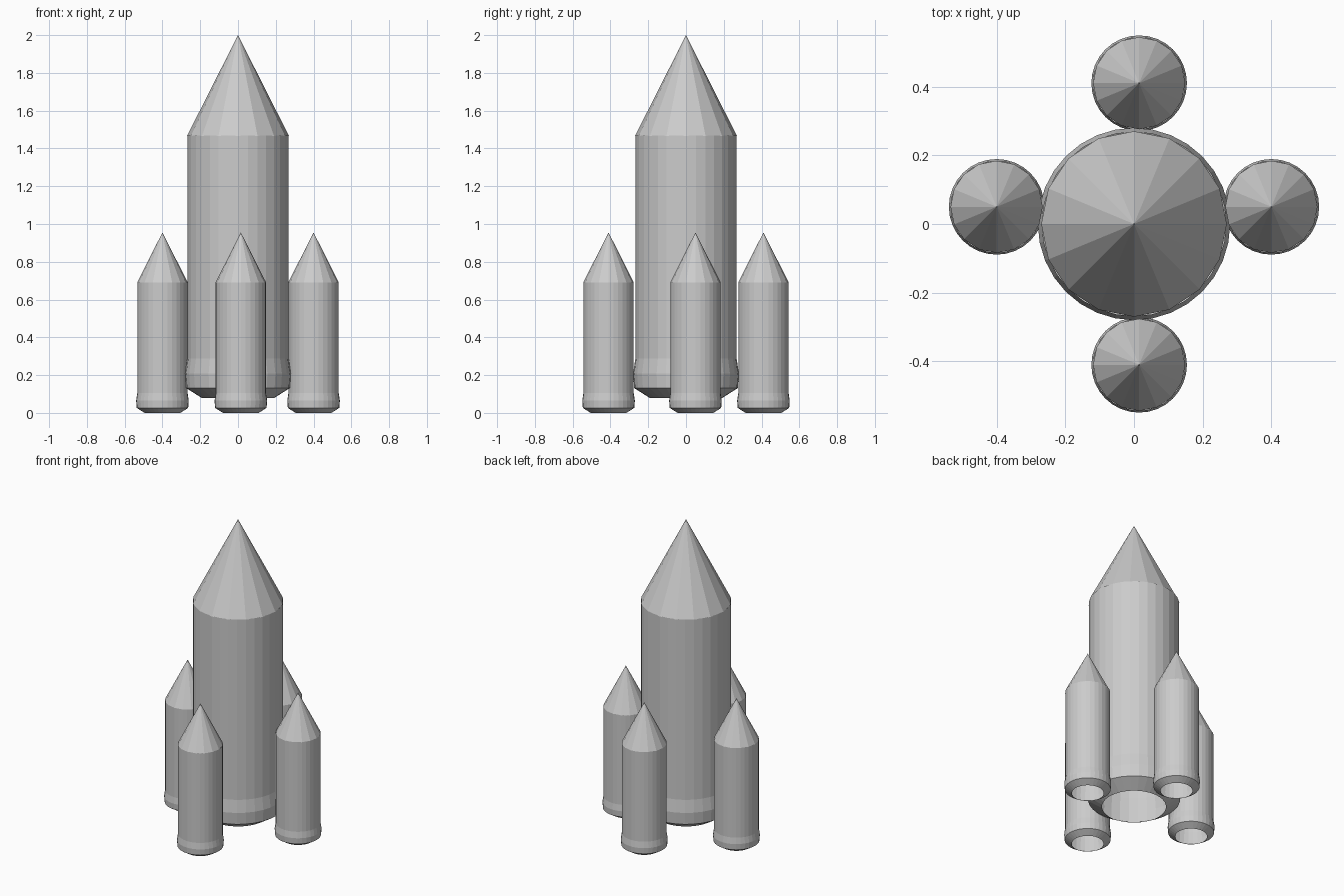
import bpy, bmesh
from math import cos, sin, tau

if "Cube" in bpy.data.objects:
    bpy.data.objects.remove(bpy.data.objects["Cube"])


def lathe(name, profile, sides, location, scale):
    """Revolve (radius, z) points about z; a zero radius makes a tip."""
    bm = bmesh.new()
    rings = []
    for r, z in profile:
        count = sides if r > 0 else 1
        rings.append([bm.verts.new((r * cos(tau * i / sides),
                                    r * sin(tau * i / sides), z))
                      for i in range(count)])
    for a, b in zip(rings, rings[1:]):
        for i in range(sides):
            j = (i + 1) % sides
            if len(b) == 1:
                bm.faces.new((a[i], a[j], b[0]))
            else:
                bm.faces.new((a[i], a[j], b[j], b[i]))
    mesh = bpy.data.meshes.new(name)
    bm.to_mesh(mesh)
    bm.free()
    obj = bpy.data.objects.new(name, mesh)
    obj.location = location
    obj.scale = (scale,) * 3
    bpy.context.collection.objects.link(obj)
    return obj


# Hollow hull: open nozzle rim, flared skirt, straight tube
HULL = [(0.19, 0), (0.274, 0.053), (0.28, 0.13), (0.268, 0.21), (0.268, 1.39)]
# Faceted nose cone
NOSE = [(0.27, 1.388), (0, 1.922)]


def rocket(name, location, scale=1.0):
    lathe(name + "_hull", HULL, 32, location, scale)
    lathe(name + "_nose_cone", NOSE, 16, location, scale)


# Central stage, raised above the booster bases
rocket("main_stage", (0, 0, 0.078))

# Four half-size boosters
for side, x, y in (("left", -0.4, 0.05), ("right", 0.4, 0.05),
                   ("front", 0.015, -0.41), ("back", 0.015, 0.41)):
    rocket(side + "_booster", (x, y, 0), 0.497)
